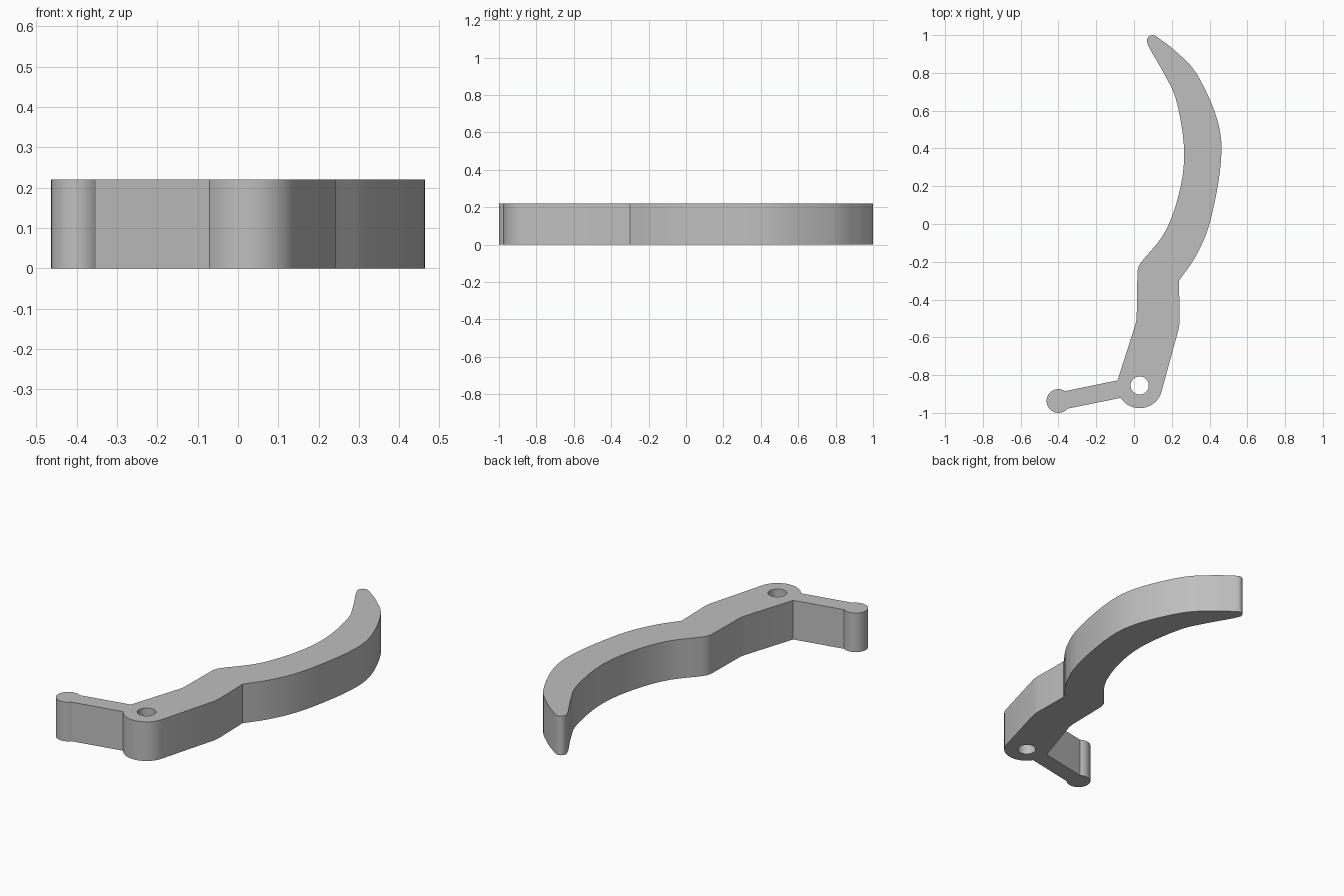
import bpy
import bmesh
from math import cos, sin, radians
from mathutils import Vector

HEIGHT = 0.22

if "Cube" in bpy.data.objects:
    bpy.data.objects.remove(bpy.data.objects["Cube"], do_unlink=True)


def arc(centre, radius, start, end, steps):
    """Points along a circular arc, angles in degrees."""
    angles = [radians(start + (end - start) * i / steps) for i in range(steps + 1)]
    return [Vector((centre[0] + radius * cos(a), centre[1] + radius * sin(a))) for a in angles]


def smooth_path(points, steps=6):
    """Smooth curve passing through all the points."""
    p = [Vector(q) for q in points]
    p = [2 * p[0] - p[1]] + p + [2 * p[-1] - p[-2]]
    path = []
    for a, b, c, d in zip(p, p[1:], p[2:], p[3:]):
        for i in range(steps):
            t = i / steps
            path.append(0.5 * (2 * b + (c - a) * t + (2 * a - 5 * b + 4 * c - d) * t ** 2
                               + (3 * b - a - 3 * c + d) * t ** 3))
    return path + [p[-2]]


def add_loop(bm, points):
    verts = [bm.verts.new((p.x, p.y, 0)) for p in points]
    for a, b in zip(verts, verts[1:] + verts[:1]):
        bm.edges.new((a, b))


# Outline: pivot hub, outer blade edge, tip, inner blade edge, short arm with ball end
hub = (0.03, -0.855)
outline = arc(hub, 0.12, 213, 346, 20)
outline += [Vector((0.238, -0.55)), Vector((0.242, -0.51))]
outline += smooth_path([(0.238, -0.3), (0.33, -0.165), (0.405, 0.02), (0.46, 0.33),
                        (0.443, 0.545), (0.335, 0.79), (0.22, 0.915), (0.125, 0.988)])
outline += arc((0.098, 0.97), 0.03, 70, 205, 10)
outline += smooth_path([(0.085, 0.925), (0.165, 0.785), (0.225, 0.65), (0.265, 0.4),
                        (0.243, 0.18), (0.165, -0.04), (0.04, -0.2)])
outline += [Vector(p) for p in [(0.025, -0.222), (0.018, -0.25), (0.014, -0.5), (0.008, -0.53),
                                (-0.087, -0.828)]]
outline += arc((-0.4, -0.937), 0.063, 56, 320, 24)

# Flat profile with the pivot hole, raised to full thickness
bm = bmesh.new()
add_loop(bm, outline)
add_loop(bm, arc(hub, 0.048, 0, 348.75, 31))
bmesh.ops.triangle_fill(bm, edges=bm.edges[:], use_beauty=True, use_dissolve=False)
raised = bmesh.ops.extrude_face_region(bm, geom=bm.faces[:], use_keep_orig=True)["geom"]
bmesh.ops.translate(bm, vec=(0, 0, HEIGHT),
                    verts=[g for g in raised if isinstance(g, bmesh.types.BMVert)])
bmesh.ops.recalc_face_normals(bm, faces=bm.faces[:])
mesh = bpy.data.meshes.new("curved_lever")
bm.to_mesh(mesh)
bm.free()

lever = bpy.data.objects.new("curved_lever", mesh)
bpy.context.collection.objects.link(lever)

# Plain grey material
grey = bpy.data.materials.new("light_grey")
grey.use_nodes = True
colour = (0.52, 0.52, 0.52, 1)
grey.diffuse_color = colour
grey.node_tree.nodes["Principled BSDF"].inputs["Base Color"].default_value = colour
mesh.materials.append(grey)

# Smooth walls with sharp rims
bpy.ops.object.select_all(action="DESELECT")
lever.select_set(True)
bpy.context.view_layer.objects.active = lever
bpy.ops.object.shade_smooth_by_angle(angle=radians(30))
